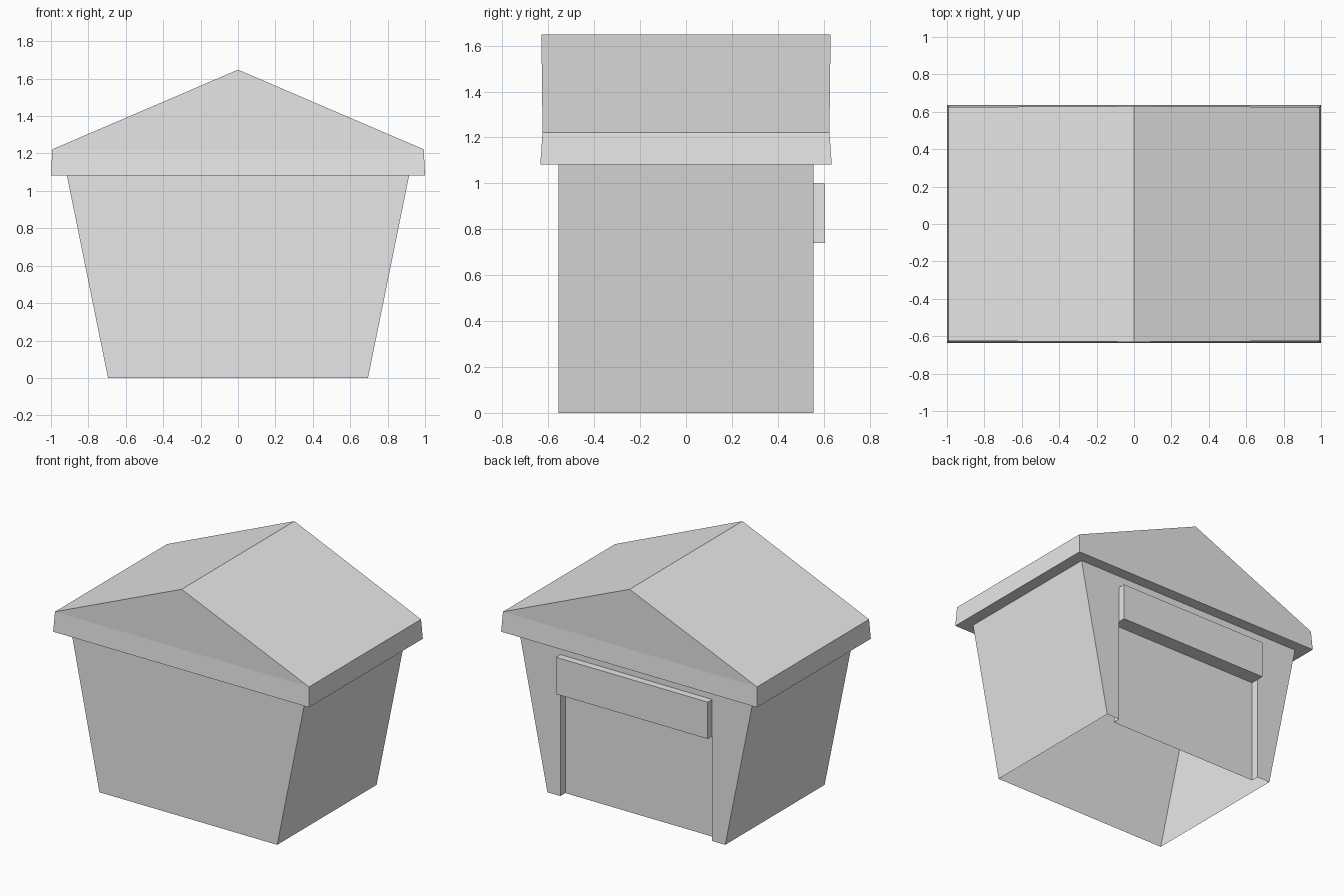
import bpy
import bmesh

default = bpy.data.objects.get("Cube")
if default:
    bpy.data.objects.remove(default, do_unlink=True)

grey = bpy.data.materials.new("plain_grey")
grey.use_nodes = True
GREY = (0.8, 0.8, 0.8, 1)
grey.diffuse_color = GREY
grey.node_tree.nodes["Principled BSDF"].inputs["Base Color"].default_value = GREY

WALL_Y = 0.555      # half depth of the walls
EAVE_Z = 1.083      # top of the walls
DOOR_X = 0.593      # half width of the doorway
DOOR_Y = 0.50       # plane of the recessed door
LINTEL = (0.74, 1.0)


def make_object(name, polygons, recalc=True):
    """Build a flat-shaded mesh from polygons given as corner points."""
    bm = bmesh.new()
    for points in polygons:
        bm.faces.new([bm.verts.new(p) for p in points])
    bmesh.ops.remove_doubles(bm, verts=bm.verts, dist=0.0005)
    if recalc:
        bmesh.ops.recalc_face_normals(bm, faces=bm.faces)
    mesh = bpy.data.meshes.new(name)
    bm.to_mesh(mesh)
    bm.free()
    mesh.materials.append(grey)
    obj = bpy.data.objects.new(name, mesh)
    bpy.context.scene.collection.objects.link(obj)
    return obj


def ring(x, y, z):
    """Rectangle: front -x, front +x, back +x, back -x."""
    return [(-x, -y, z), (x, -y, z), (x, y, z), (-x, y, z)]


def band(low, high):
    """Four quads joining two rings."""
    return [(low[i], low[(i + 1) % 4], high[(i + 1) % 4], high[i]) for i in range(4)]


# Walls: flared shell, open below, with a doorway notched into the back
foot = ring(0.695, WALL_Y, 0)
head = ring(0.915, WALL_Y, EAVE_Z)
sides = band(foot, head)
notch = [(x, WALL_Y, z) for x, z in
         ((-DOOR_X, 0), (-DOOR_X, LINTEL[1]), (DOOR_X, LINTEL[1]), (DOOR_X, 0))]
sides[2] = [foot[2], head[2], head[3], foot[3]] + notch
make_object("walls", sides)

# Recessed door with its two jambs
path = [(DOOR_X, WALL_Y), (DOOR_X, DOOR_Y), (-DOOR_X, DOOR_Y), (-DOOR_X, WALL_Y)]
make_object("door_recess", [
    [(*a, 0), (*b, 0), (*b, LINTEL[0]), (*a, LINTEL[0])]
    for a, b in zip(path, path[1:])], recalc=False)

# Lintel box above the door
low, high = ([(x, y, z) for x, y in ((-DOOR_X, DOOR_Y), (DOOR_X, DOOR_Y),
                                     (DOOR_X, 0.605), (-DOOR_X, 0.605))]
             for z in LINTEL)
make_object("door_lintel", band(low, high) + [low, high])

# Roof: soffit, fascia, gables and two slopes
fascia_low = ring(1.0, 0.635, EAVE_Z)
fascia_top = ring(0.993, 0.625, 1.222)
ridge_front, ridge_back = (0, -0.63, 1.648), (0, 0.63, 1.648)
fl, fr, br, bl = fascia_top
make_object("roof", band(head, fascia_low) + band(fascia_low, fascia_top) + [
    (fl, fr, ridge_front),
    (br, bl, ridge_back),
    (fr, br, ridge_back, ridge_front),
    (bl, fl, ridge_front, ridge_back)])
